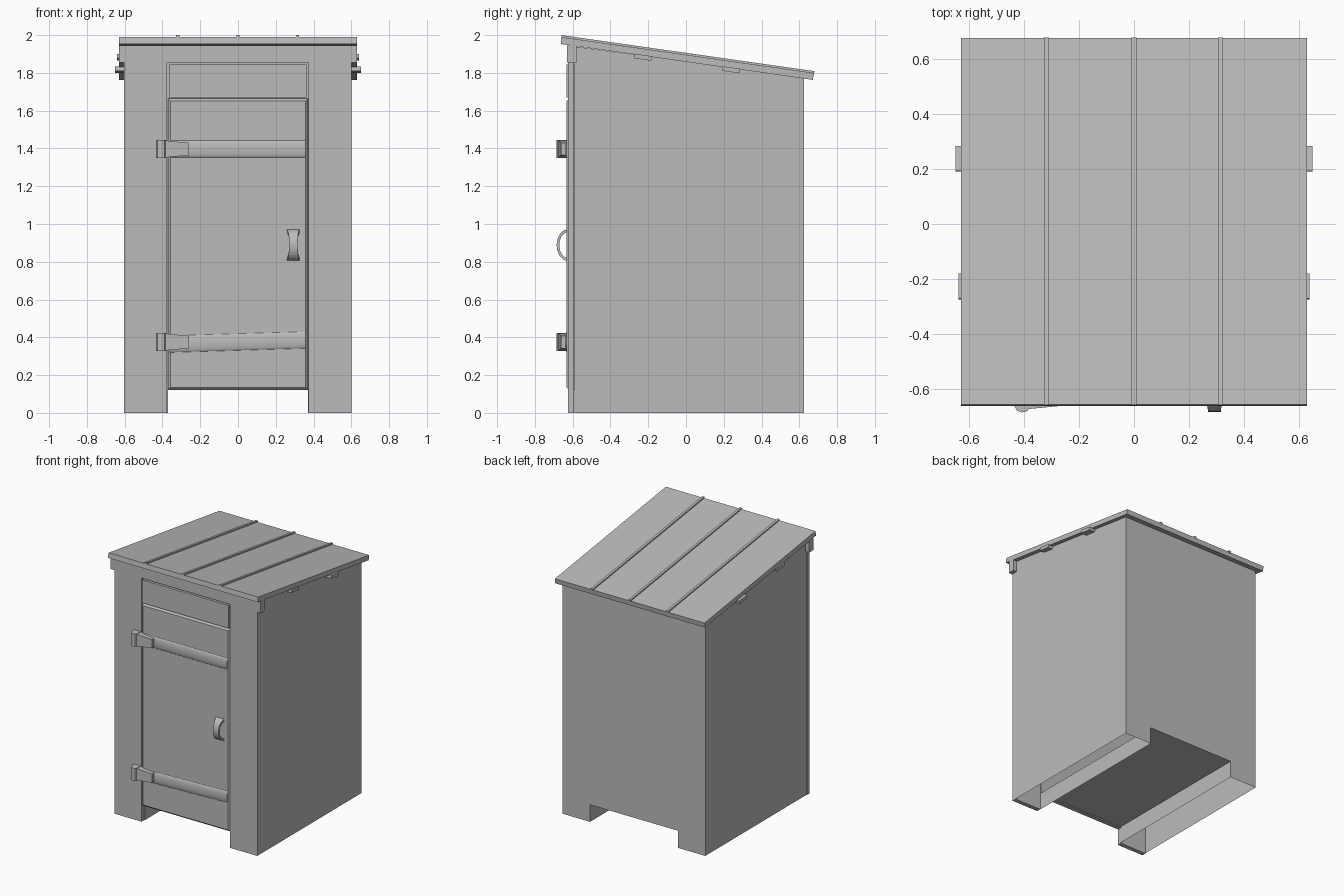
import bpy, bmesh, math
from mathutils import Matrix, Vector

if "Cube" in bpy.data.objects:
    bpy.data.objects.remove(bpy.data.objects["Cube"], do_unlink=True)

grey = bpy.data.materials.new("plain_grey")
grey.use_nodes = True
COLOUR = (0.5, 0.5, 0.5, 1)
grey.diffuse_color = COLOUR
grey.node_tree.nodes["Principled BSDF"].inputs["Base Color"].default_value = COLOUR


def finish(name, bm):
    bmesh.ops.recalc_face_normals(bm, faces=bm.faces)
    mesh = bpy.data.meshes.new(name)
    bm.to_mesh(mesh)
    bm.free()
    mesh.materials.append(grey)
    obj = bpy.data.objects.new(name, mesh)
    bpy.context.collection.objects.link(obj)
    return obj


def box(name, x, y, z, matrix=Matrix()):
    """Box from (min, max) pairs, optionally moved by a matrix."""
    bm = bmesh.new()
    bmesh.ops.create_cube(bm, size=1)
    for v in bm.verts:
        v.co = matrix @ Vector([(a + b) / 2 + c * (b - a)
                                for (a, b), c in zip((x, y, z), v.co)])
    return finish(name, bm)


def prism(name, outline, offset):
    """Closed outline of 3D points, extruded by an offset."""
    bm = bmesh.new()
    face = bm.faces.new([bm.verts.new(p) for p in outline])
    new = bmesh.ops.extrude_face_region(bm, geom=[face])["geom"]
    bmesh.ops.translate(bm, vec=offset,
                        verts=[g for g in new if isinstance(g, bmesh.types.BMVert)])
    if not face.is_valid or len([f for f in bm.faces]) < len(outline) + 2:
        bm.faces.new([v for v in bm.verts][:len(outline)])
    return bm


def smooth(obj):
    bpy.ops.object.select_all(action="DESELECT")
    obj.select_set(True)
    bpy.context.view_layer.objects.active = obj
    bpy.ops.object.shade_smooth_by_angle(angle=math.radians(35))


# Body shell with a raised floor and legs that are open underneath
FRONT, BACK = -0.59, 0.625
bm = prism("body", [(x, FRONT, z) for x, z in (
    (-0.6, 0), (-0.37, 0), (-0.37, 0.13), (0.37, 0.13),
    (0.37, 0), (0.6, 0), (0.6, 1.94), (-0.6, 1.94))], (0, BACK - FRONT, 0))
for v in bm.verts:
    if v.co.z > 1 and v.co.y > 0:
        v.co.z = 1.775
bmesh.ops.delete(bm, geom=[f for f in bm.faces
                           if all(v.co.z < 0.01 for v in f.verts)], context="FACES_ONLY")
finish("body", bm)

# Front posts, fascia board and header panel
for side, (a, b) in (("right", (-0.603, -0.375)), ("left", (0.372, 0.6))):
    box(side + "_front_post", (a, b), (-0.625, -0.592), (0, 1.857))
box("fascia_board", (-0.63, 0.63), (-0.63, -0.58), (1.855, 1.945))
box("header_panel", (-0.366, 0.362), (-0.632, -0.59), (1.67, 1.845))


# Door slab with a chamfered rim
bm = bmesh.new()
bmesh.ops.create_cube(bm, size=1)
for v in bm.verts:
    front = v.co.y < 0
    rim = 0.013 if front else 0
    v.co = (v.co.x * (0.742 - 2 * rim), -0.632 if front else -0.618,
            0.893 + v.co.z * (1.542 - 2 * rim))
finish("door_rim", bm)
box("door", (-0.371, 0.371), (-0.618, -0.585), (0.122, 1.664))


# Sloped roof: four planks, cover strips over the joints
slope = Matrix.Translation((0, -0.663, 1.953)) @ Matrix.Rotation(-0.1414, 4, "X")
LENGTH = 1.348
joints = (-0.63, -0.318, 0, 0.315, 0.63)
for i in range(4):
    box(f"roof_plank_{i + 1}", joints[i:i + 2], (0, LENGTH), (0, 0.037), slope)
for i, x in enumerate(joints[1:-1]):
    box(f"roof_strip_{i + 1}", (x - 0.009, x + 0.009), (-0.002, LENGTH + 0.002),
        (0.03, 0.047), slope)

# Battens under the roof, with ends showing past the walls
for name, half, y in (("front_batten", 0.64, 0.395), ("rear_batten", 0.65, 0.865)):
    box(name, (-half, half), (y, y + 0.092), (-0.02, 0.004), slope)


# Hinges: rounded knuckle, tapered leaf and a long strap across the door
def hinge(name, z, tilt):
    knuckle = [(-0.435, -0.62), (-0.435, -0.665), (-0.425, -0.681), (-0.408, -0.686),
               (-0.39, -0.682), (-0.38, -0.67), (-0.38, -0.62)]
    finish(name + "_hinge_knuckle",
           prism("knuckle", [(x, y, z - 0.048) for x, y in knuckle], (0, 0, 0.096)))

    bm = bmesh.new()
    bmesh.ops.create_cube(bm, size=1)
    for v in bm.verts:
        tip = v.co.x > 0
        v.co = (-0.26 if tip else -0.385,
                (-0.662 if tip else -0.674) if v.co.y < 0 else -0.625,
                z + v.co.z * (0.066 if tip else 0.09))
    finish(name + "_hinge_leaf", bm)

    steps = 8
    arc = [(-0.628 - 0.012 * math.sin(math.pi * i / steps),
            -0.047 * math.cos(math.pi * i / steps)) for i in range(steps + 1)]
    bm = prism("strap", [(-0.36, y, z + dz) for y, dz in arc], (0.716, 0, 0))
    for v in bm.verts:
        v.co.z += tilt * v.co.x
    smooth(finish(name + "_hinge_strap", bm))


hinge("upper", 1.397, 0)
hinge("lower", 0.375, 0.03)


# Curved pull handle, flared where it meets the door
bm = bmesh.new()
rings = []
for i in range(13):
    t = math.pi * i / 12
    half = 0.023 + 0.01 * abs(math.cos(t)) ** 4
    rings.append([bm.verts.new((0.293 + s * half, -0.625 - ry * math.sin(t),
                                0.888 - rz * math.cos(t)))
                  for s, ry, rz in ((-1, 0.06, 0.083), (1, 0.06, 0.083),
                                    (1, 0.046, 0.068), (-1, 0.046, 0.068))])
for a, b in zip(rings, rings[1:]):
    for k in range(4):
        n = (k + 1) % 4
        bm.faces.new((a[k], a[n], b[n], b[k]))
bm.faces.new(rings[0])
bm.faces.new(rings[-1])
smooth(finish("door_handle", bm))
